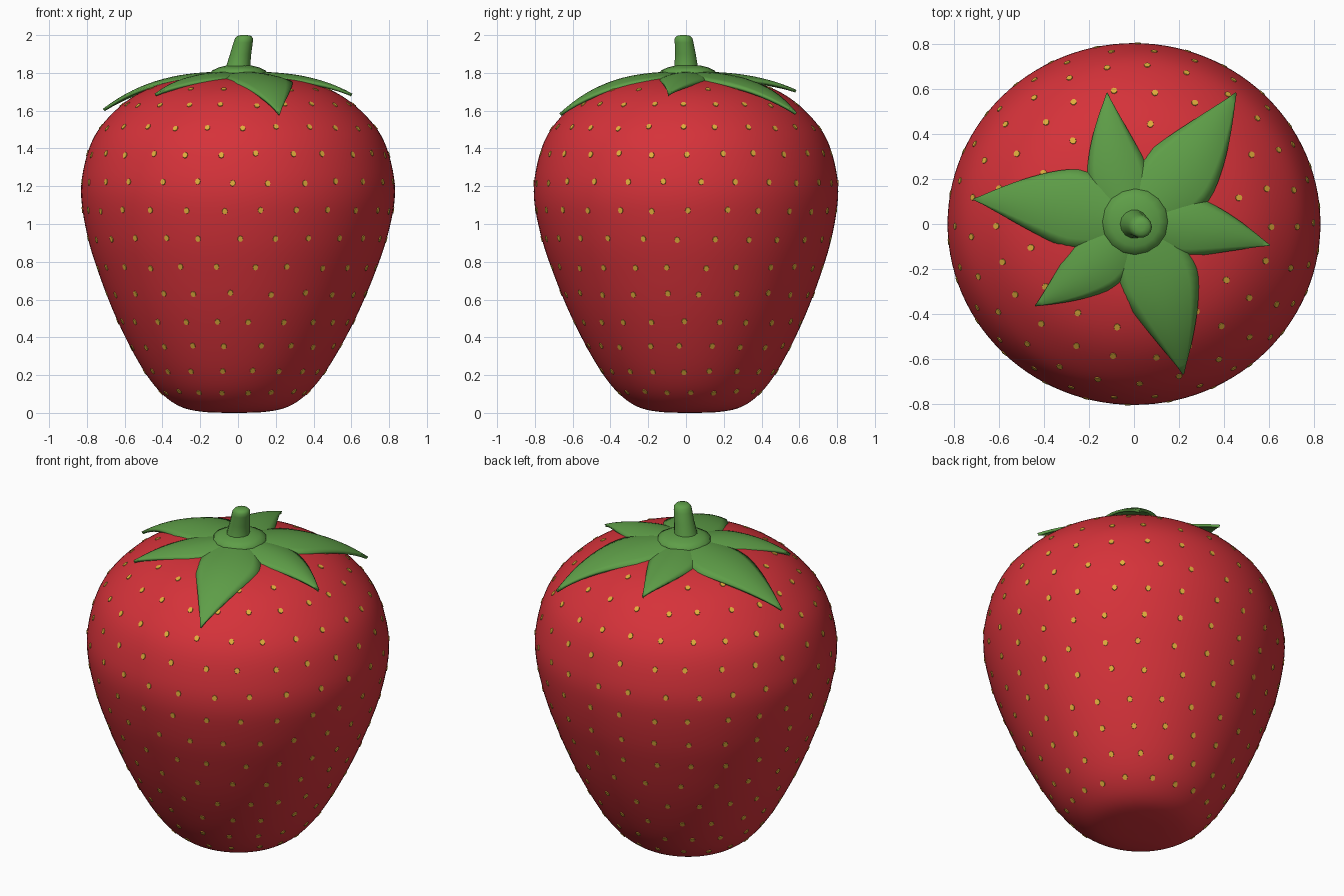
import bpy
import bmesh
import math
import random
from mathutils import Matrix, Vector

random.seed(4)
if "Cube" in bpy.data.objects:
    bpy.data.objects.remove(bpy.data.objects["Cube"])


def make_material(name, color):
    mat = bpy.data.materials.new(name)
    mat.use_nodes = True
    mat.diffuse_color = (*color, 1)
    mat.node_tree.nodes["Principled BSDF"].inputs["Base Color"].default_value = (*color, 1)
    return mat


RED = make_material("berry red", (0.67, 0.032, 0.042))
GREEN = make_material("leaf green", (0.112, 0.342, 0.064))
GOLD = make_material("seed gold", (0.75, 0.42, 0.045))


def finish(bm, name, mat, angle=60):
    bmesh.ops.recalc_face_normals(bm, faces=bm.faces)
    mesh = bpy.data.meshes.new(name)
    bm.to_mesh(mesh)
    bm.free()
    mesh.materials.append(mat)
    obj = bpy.data.objects.new(name, mesh)
    bpy.context.collection.objects.link(obj)
    bpy.ops.object.select_all(action="DESELECT")
    obj.select_set(True)
    bpy.context.view_layer.objects.active = obj
    bpy.ops.object.shade_smooth_by_angle(angle=math.radians(angle))
    return obj


def loft(rings):
    """Skin a list of equal rings of points and close both ends."""
    bm = bmesh.new()
    loops = [[bm.verts.new(p) for p in ring] for ring in rings]
    n = len(loops[0])
    for a, b in zip(loops, loops[1:]):
        for i in range(n):
            j = (i + 1) % n
            bm.faces.new((a[i], a[j], b[j], b[i]))
    bm.faces.new(loops[0])
    bm.faces.new(loops[-1])
    return bm


# Berry outline as (radius, height), smoothed through its points
OUTLINE = [Vector(p) for p in (
    (0.03, 0), (0.16, 0.005), (0.27, 0.027), (0.36, 0.08), (0.445, 0.17), (0.535, 0.31),
    (0.635, 0.505), (0.72, 0.71), (0.79, 0.92), (0.83, 1.14), (0.814, 1.31), (0.757, 1.47),
    (0.65, 1.6), (0.52, 1.695), (0.36, 1.755), (0.2, 1.775), (0.03, 1.775))]


def smooth_path(points, steps):
    ext = [points[0]] + points + [points[-1]]
    path = []
    for a, b, c, d in zip(ext, ext[1:], ext[2:], ext[3:]):
        for k in range(steps):
            t = k / steps
            path.append(0.5 * (2 * b + (c - a) * t + (2 * a - 5 * b + 4 * c - d) * t * t
                               + (3 * b - a - 3 * c + d) * t ** 3))
    return path + [points[-1]]


PATH = smooth_path(OUTLINE, 6)


def berry_point(radius, z, angle):
    lean = 0.02 * max(0, 1 - z / 1.1)
    return Vector((radius * math.cos(angle) - lean, 0.97 * radius * math.sin(angle) + lean, z))


def berry_at(z, angle):
    for a, b in zip(PATH, PATH[1:]):
        if a.y <= z < b.y:
            return berry_point(a.x + (b.x - a.x) * (z - a.y) / (b.y - a.y), z, angle)


# Berry body
SIDES = 112
rings = [[berry_point(p.x, p.y, math.tau * i / SIDES) for i in range(SIDES)] for p in PATH]
finish(loft(rings), "berry_body", RED, 80)

# Seeds: flat discs set flush in the skin, in rows of (height, count, turn from the front)
ROWS = [(0.11, 18, -9), (0.22, 19, -9), (0.35, 20, -5), (0.48, 22, 7), (0.63, 22, -2),
        (0.77, 24, 7), (0.92, 25, 0), (1.07, 26, 8), (1.22, 26, -2), (1.37, 26, 7),
        (1.51, 25, 2), (1.63, 22, 8), (1.715, 16, 14)]
seeds = bmesh.new()
for z, count, start in ROWS:
    for i in range(count):
        turn = math.radians(start - 90) + math.tau * (i + random.uniform(-0.08, 0.08)) / count
        height = z + random.uniform(-0.006, 0.006)
        spot = berry_at(height, turn)
        up = berry_at(height + 0.01, turn) - spot
        side = berry_at(height, turn + 0.02) - spot
        normal = side.cross(up).normalized()
        up.normalize()
        frame = Matrix((up.cross(normal), up, normal)).transposed().to_4x4()
        stretch = Matrix.Diagonal((0.0155, 0.018, 1, 1))
        bmesh.ops.create_cone(seeds, cap_ends=True, segments=8, radius1=1, radius2=0.9, depth=0.007,
                              matrix=Matrix.Translation(spot) @ frame @ stretch)
finish(seeds, "seeds", GOLD, 30)

# Leaves: tip position, half width, sideways bow
LEAVES = [
    ((-0.12, 0.585, 1.71), 0.135, 1), ((0.455, 0.585, 1.59), 0.172, -1),
    ((0.605, -0.095, 1.69), 0.135, 1), ((0.22, -0.67, 1.585), 0.178, 1),
    ((-0.44, -0.365, 1.69), 0.138, 1), ((-0.715, 0.11, 1.61), 0.176, -1)]
LENGTH_STEPS, HALF = 18, 4


def leaf(name, tip, half_width, bow):
    tip = Vector(tip)
    flat = Vector((tip.x, tip.y, 0))
    across = Vector((-tip.y, tip.x, 0)).normalized()
    bm = bmesh.new()
    grid = []
    for k in range(LENGTH_STEPS + 1):
        s = k / LENGTH_STEPS
        if s < 0.4:
            spread = 0.4 + 0.6 * math.sin(math.pi / 2 * s / 0.4)
        else:
            spread = 1 - ((s - 0.4) / 0.6) ** 1.3
        width = half_width * max(spread, 0.02)
        line = []
        for j in range(-HALF, HALF + 1):
            u = j / HALF
            p = flat * s + across * (u * width + bow * 0.11 * s * (1 - s))
            p.z = 1.807 - (1.807 - tip.z) * s ** 2.8 - 0.032 * u * u * spread
            line.append(bm.verts.new(p))
        grid.append(line)
    for a, b in zip(grid, grid[1:]):
        for j in range(2 * HALF):
            bm.faces.new((a[j], b[j], b[j + 1], a[j + 1]))
    obj = finish(bm, name, GREEN, 40)
    solid = obj.modifiers.new("thickness", "SOLIDIFY")
    solid.thickness = 0.016
    solid.offset = -1


for number, (tip, half_width, bow) in enumerate(LEAVES, 1):
    leaf(f"leaf_{number}", tip, half_width, bow)


def round_rings(profile, sides):
    """Rings from (x, y, z, radius) entries."""
    return [[Vector((x + r * math.cos(math.tau * i / sides), y + r * math.sin(math.tau * i / sides), z))
             for i in range(sides)] for x, y, z, r in profile]


# Cap where the leaves meet
cap = [(0.005, 0.01, z, r) for z, r in
       ((1.785, 0.12), (1.8, 0.147), (1.812, 0.143), (1.828, 0.11), (1.838, 0.07), (1.842, 0.02))]
finish(loft(round_rings(cap, 16)), "leaf_cap", GREEN)

# Stem, leaning slightly, with a rounded end
stem = [(0, 0, 1.8, 0.075), (0.002, 0, 1.84, 0.063), (0.014, -0.003, 1.9, 0.056),
        (0.027, -0.01, 1.96, 0.051), (0.032, -0.013, 1.983, 0.048),
        (0.033, -0.014, 1.996, 0.036), (0.033, -0.014, 2.0, 0.015)]
finish(loft(round_rings(stem, 14)), "stem", GREEN)
